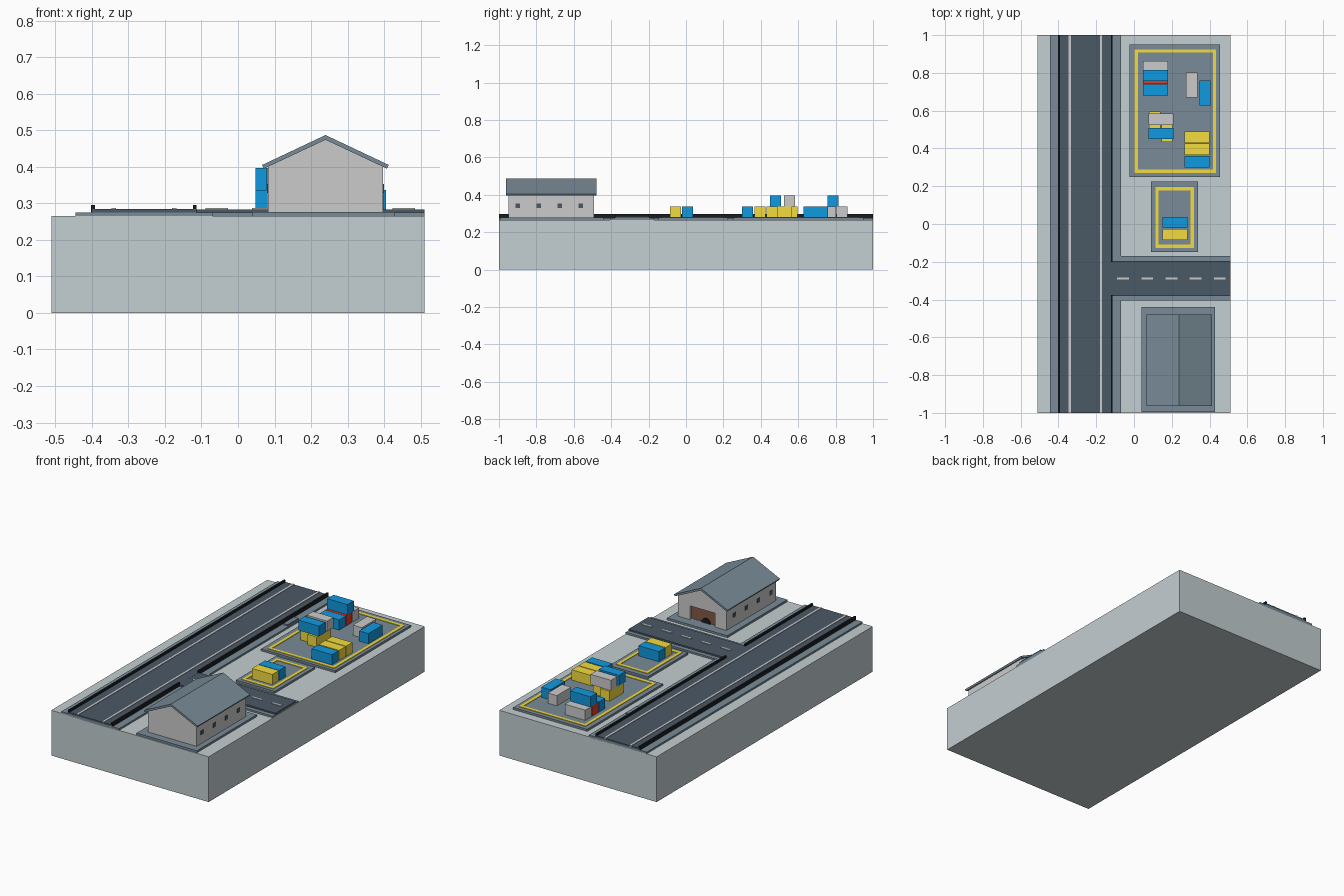
import bpy, bmesh, math

if "Cube" in bpy.data.objects:
    bpy.data.objects.remove(bpy.data.objects["Cube"])


def material(name, rgb):
    m = bpy.data.materials.new(name)
    m.diffuse_color = (*rgb, 1)
    m.use_nodes = True
    m.node_tree.nodes["Principled BSDF"].inputs["Base Color"].default_value = m.diffuse_color
    return m


CONCRETE = material("concrete", (0.55, 0.62, 0.64))
PAVING = material("paving", (0.19, 0.26, 0.31))
ASPHALT = material("asphalt", (0.07, 0.10, 0.13))
BLACK = material("black", (0.01, 0.012, 0.015))
BLUE = material("blue", (0.005, 0.32, 0.75))
YELLOW = material("yellow", (0.9, 0.72, 0.05))
RED = material("red", (0.8, 0.04, 0.02))
BROWN = material("brown", (0.22, 0.10, 0.06))
GREY = None


def finish(name, bm, mat):
    bmesh.ops.recalc_face_normals(bm, faces=bm.faces)
    me = bpy.data.meshes.new(name)
    bm.to_mesh(me)
    bm.free()
    ob = bpy.data.objects.new(name, me)
    bpy.context.collection.objects.link(ob)
    if mat:
        me.materials.append(mat)
    return ob


def boxes(name, spans, mat=GREY):
    """One object from boxes given as (x0, x1, y0, y1, z0, z1)."""
    bm = bmesh.new()
    for x0, x1, y0, y1, z0, z1 in spans:
        vs = bmesh.ops.create_cube(bm, size=1)["verts"]
        bmesh.ops.scale(bm, vec=(x1 - x0, y1 - y0, z1 - z0), verts=vs)
        bmesh.ops.translate(bm, vec=((x0 + x1) / 2, (y0 + y1) / 2, (z0 + z1) / 2), verts=vs)
    return finish(name, bm, mat)


def extrude_y(name, profile, y0, y1, mat=GREY):
    """Extrude an (x, z) profile along y."""
    bm = bmesh.new()
    face = bm.faces.new([bm.verts.new((x, y0, z)) for x, z in profile])
    out = bmesh.ops.extrude_face_region(bm, geom=[face])["geom"]
    bmesh.ops.translate(bm, vec=(0, y1 - y0, 0),
                        verts=[v for v in out if isinstance(v, bmesh.types.BMVert)])
    return finish(name, bm, mat)


G = 0.265      # ground level
P = 0.277      # top of the pads
H = 0.06       # container height

# Ground block
boxes("ground_block", [(-0.51, 0.51, -1, 1, 0, G)], CONCRETE)

# Main road and side road, each with a kerb layer
boxes("main_kerb", [(-0.445, -0.07, -1, 1, G - 0.005, 0.275)], PAVING)
boxes("side_kerb", [(-0.075, 0.51, -0.405, -0.17, G - 0.005, 0.2752)], PAVING)
boxes("main_road", [(-0.40, -0.115, -1, 1, 0.27, 0.284)], ASPHALT)
boxes("side_road", [(-0.116, 0.51, -0.38, -0.195, 0.27, 0.2838)], ASPHALT)
boxes("lane_lines", [(x - 0.006, x + 0.006, -1, 1, 0.28, 0.287) for x in (-0.34, -0.175)])
boxes("lane_dashes", [(c - 0.031, c + 0.031, -0.293, -0.282, 0.28, 0.287)
                      for c in (-0.058, 0.07, 0.198, 0.326, 0.454)])

# Barriers, with a gap at the junction
boxes("barriers", [(-0.402, -0.392, -1, 1, 0.275, 0.296),
                   (-0.123, -0.113, -1, -0.375, 0.275, 0.296),
                   (-0.123, -0.113, -0.2, 1, 0.275, 0.296)], BLACK)
boxes("roadside_plate", [(-0.107, -0.077, 0.57, 0.67, 0.27, 0.282)], PAVING)


# Paved pads with painted yellow borders
def border(name, x0, x1, y0, y1, w=0.018):
    z0, z1 = P - 0.004, P + 0.003
    boxes(name, [(x0, x1, y0, y0 + w, z0, z1), (x0, x1, y1 - w, y1, z0, z1),
                 (x0, x0 + w, y0 + w, y1 - w, z0, z1),
                 (x1 - w, x1, y0 + w, y1 - w, z0, z1)], YELLOW)


boxes("large_pad", [(-0.025, 0.455, 0.25, 0.95, G - 0.005, P)], PAVING)
boxes("small_pad", [(0.09, 0.34, -0.147, 0.225, G - 0.005, P)], PAVING)
boxes("house_pad", [(0.04, 0.43, -0.995, -0.44, G - 0.005, P)], PAVING)
border("large_pad_border", 0.003, 0.435, 0.27, 0.925)
border("small_pad_border", 0.113, 0.317, -0.127, 0.195)

# Containers: x, y of the low corner, lies along x?, stack level, colour
L, W = 0.132, 0.059
containers = [
    (0.048, 0.680, 1, 0, BLUE), (0.048, 0.741, 1, 0, RED), (0.048, 0.805, 1, 0, GREY),
    (0.048, 0.757, 1, 1, BLUE),
    (0.276, 0.669, 0, 0, GREY), (0.346, 0.628, 0, 0, BLUE),
    (0.080, 0.463, 0, 0, YELLOW), (0.146, 0.435, 0, 0, YELLOW),
    (0.078, 0.525, 1, 1, GREY), (0.078, 0.449, 1, 1, BLUE),
    (0.267, 0.430, 1, 0, YELLOW), (0.267, 0.366, 1, 0, YELLOW), (0.267, 0.300, 1, 0, BLUE),
    (0.150, -0.022, 1, 0, BLUE), (0.150, -0.085, 1, 0, YELLOW),
]
for i, (x, y, along_x, level, mat) in enumerate(containers, 1):
    dx, dy = (L, W) if along_x else (W, L)
    z = P + level * H
    boxes(f"container_{i}", [(x, x + dx, y, y + dy, z, z + H)], mat)

# House walls with a gable, and a doorway cut into the back
walls = extrude_y("house_walls", [(0.082, P - 0.003), (0.397, P - 0.003), (0.397, 0.402),
                                  (0.2395, 0.475), (0.082, 0.402)], -0.95, -0.492)
cutter = boxes("doorway_cutter", [(0.156, 0.32, -0.515, -0.45, P, 0.358)])
cutter.hide_render = True
mod = walls.modifiers.new("doorway", "BOOLEAN")
mod.object = cutter
mod.solver = "EXACT"
bpy.context.view_layer.objects.active = walls
bpy.ops.object.modifier_apply(modifier=mod.name)
bpy.data.objects.remove(cutter)
boxes("house_door", [(0.156, 0.32, -0.518, -0.51, P, 0.358)], BROWN)
arch = [(0.225 + 0.028 * math.cos(a), P + 0.028 * math.sin(a))
        for a in [math.pi * i / 8 for i in range(9)]]
extrude_y("door_arch", arch, -0.511, -0.503, BLACK)

# Roof
extrude_y("house_roof", [(0.066, 0.405), (0.2395, 0.487), (0.413, 0.405), (0.408, 0.395),
                         (0.2395, 0.474), (0.071, 0.395)], -0.963, -0.479, PAVING)

# Windows on both long walls
boxes("house_windows", [(x - 0.003, x + 0.003, y - 0.012, y + 0.012, 0.329, 0.353)
                        for x in (0.082, 0.397) for y in (-0.9, -0.788, -0.676, -0.564)], ASPHALT)
